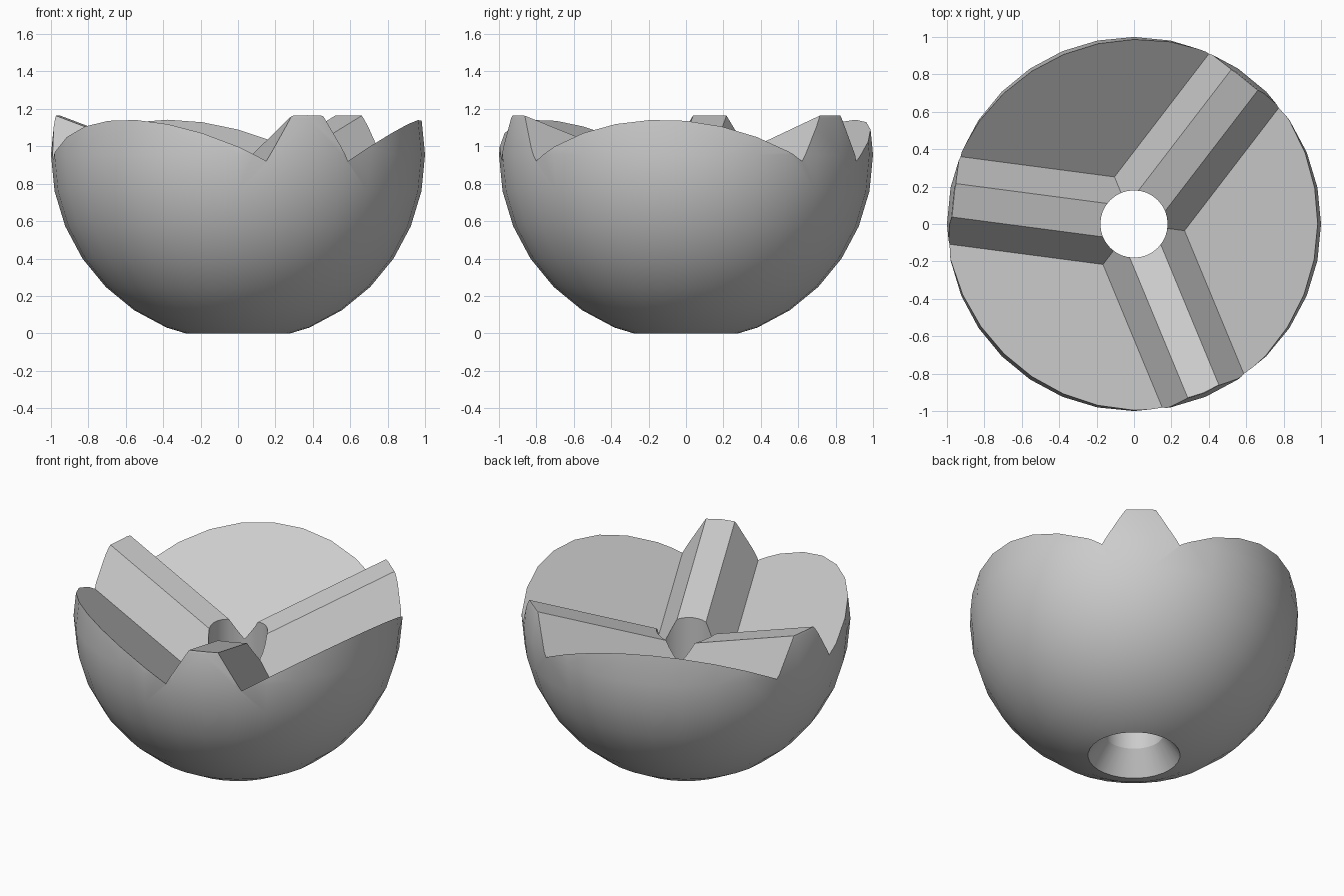
import bpy, bmesh, math
from mathutils import Vector

if "Cube" in bpy.data.objects:
    bpy.data.objects.remove(bpy.data.objects["Cube"])

C = 0.955            # sphere centre height
SEG = 32
SLOPE = 0.375        # ridge rise per unit outward
TOP0 = 0.80          # ridge top height at the axis
DROP = 0.241         # ridge height
HW_TOP, HW_BASE = 0.09, 0.236
REACH = 2.0          # cutter extent beyond the body
RIDGES = [math.radians(a) for a in (52.5, 172.5, 292.5)]

grey = bpy.data.materials.new("plain grey")
grey.diffuse_color = (0.6, 0.6, 0.6, 1)
grey.use_nodes = True
grey.node_tree.nodes["Principled BSDF"].inputs["Base Color"].default_value = grey.diffuse_color


def make_object(name, bm):
    bmesh.ops.recalc_face_normals(bm, faces=bm.faces[:])
    mesh = bpy.data.meshes.new(name)
    bm.to_mesh(mesh)
    bm.free()
    mesh.materials.append(grey)
    ob = bpy.data.objects.new(name, mesh)
    bpy.context.collection.objects.link(ob)
    return ob


# Body: sphere with flat foot and a countersunk through hole, lathed as a closed loop
profile = [(0.18, 0.15), (0.28, 0.0)]
for i in range(2, 16):
    a = math.pi * i / 16
    profile.append((math.sin(a), C - math.cos(a)))
profile.append((0.18, C + math.cos(math.pi / 16)))
bm = bmesh.new()
rings = []
for s in range(SEG):
    t = 2 * math.pi * s / SEG
    rings.append([bm.verts.new((r * math.cos(t), r * math.sin(t), z)) for r, z in profile])
n = len(profile)
for s in range(SEG):
    p, q = rings[s], rings[(s + 1) % SEG]
    for k in range(n):
        bm.faces.new((p[k], q[k], q[(k + 1) % n], p[(k + 1) % n]))
body = make_object("ribbed_bowl", bm)

# Cutter: everything above three sloping ridges and the sunken planes between them
bm = bmesh.new()


def ridge_point(angle, v, side, drop):
    d = Vector((math.cos(angle), math.sin(angle)))
    x, y = d * v + Vector((-d.y, d.x)) * side
    return bm.verts.new((x, y, TOP0 + SLOPE * v - drop))


centre = bm.verts.new((0, 0, TOP0))
outer, base_in, top_in = [], [], []
for a in RIDGES:
    outer.append([ridge_point(a, REACH, s, d) for s, d in
                  ((-HW_BASE, DROP), (-HW_TOP, 0), (HW_TOP, 0), (HW_BASE, DROP))])
    # Corners shared with the next ridge round
    base_in.append(ridge_point(a, HW_BASE / math.tan(math.pi / 3), HW_BASE, DROP))
    top_in.append(ridge_point(a, HW_TOP / math.tan(math.pi / 3), HW_TOP, 0))
for i in range(3):
    o, nxt = outer[i], outer[(i + 1) % 3]
    bm.faces.new((centre, top_in[i - 1], o[1], o[2], top_in[i]))    # ridge top
    bm.faces.new((top_in[i], o[2], o[3], base_in[i]))               # ridge sides
    bm.faces.new((top_in[i - 1], base_in[i - 1], o[0], o[1]))
    bm.faces.new((base_in[i], o[3], nxt[0]))                        # sunken plane
loop = [v for o in outer for v in o]
lids = [bm.verts.new((v.co.x, v.co.y, 3)) for v in loop]
for i in range(12):
    j = (i + 1) % 12
    bm.faces.new((loop[i], loop[j], lids[j], lids[i]))
bm.faces.new(lids)
cutter = make_object("ridge_cutter", bm)
cutter.hide_render = True

# Carve the ridges and keep their edges sharp
mod = body.modifiers.new("carve", 'BOOLEAN')
mod.operation = 'DIFFERENCE'
mod.solver = 'EXACT'
mod.object = cutter
bpy.context.view_layer.objects.active = body
body.select_set(True)
cutter.select_set(False)
bpy.ops.object.modifier_apply(modifier=mod.name)
bpy.data.objects.remove(cutter)
bpy.ops.object.shade_smooth_by_angle(angle=math.radians(25))
